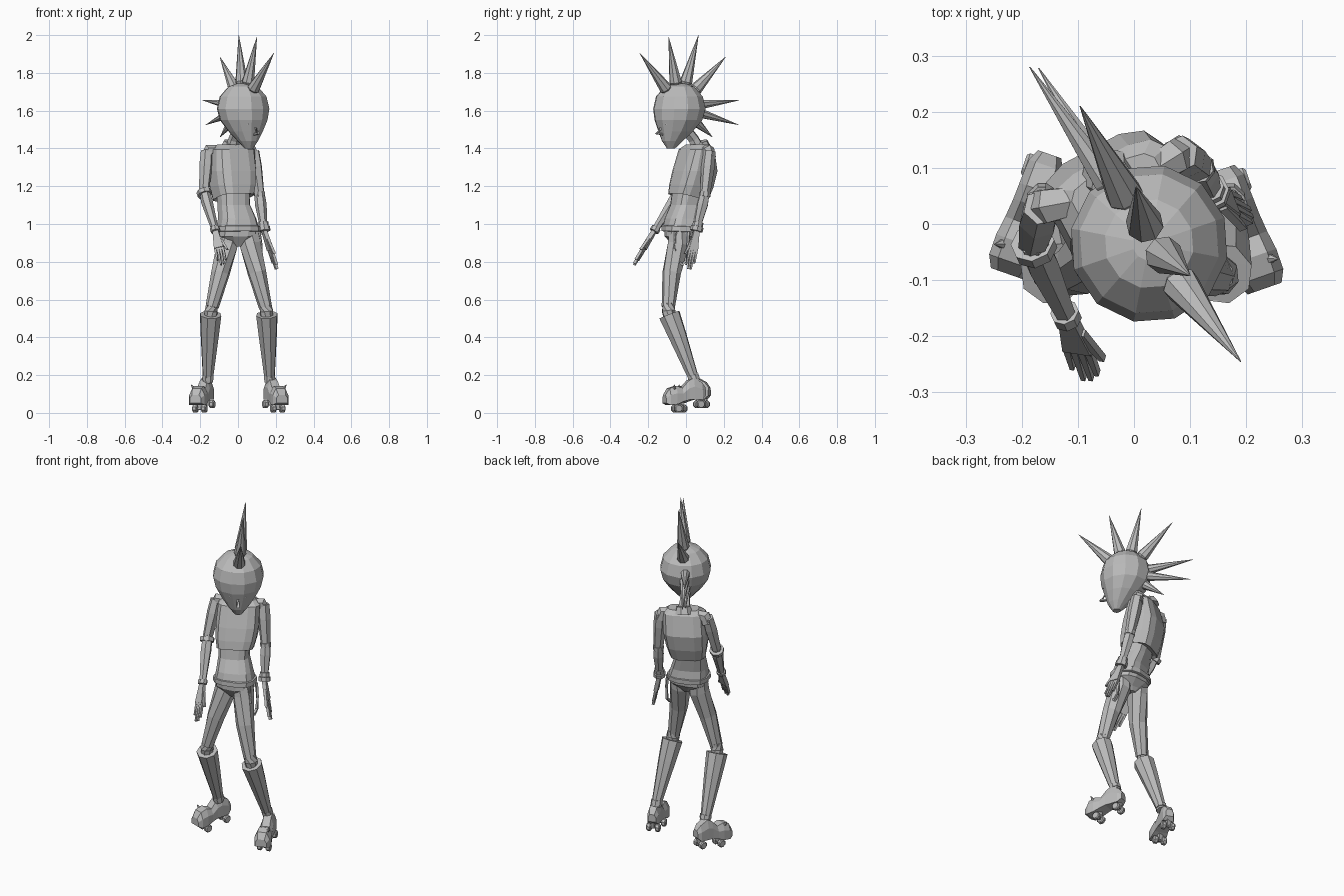
import bpy, bmesh, math
from mathutils import Vector, Quaternion

if "Cube" in bpy.data.objects:
    bpy.data.objects.remove(bpy.data.objects["Cube"], do_unlink=True)

GREY = bpy.data.materials.new("plain_grey")
GREY.use_nodes = True
GREY.diffuse_color = (0.5, 0.5, 0.5, 1)
GREY.node_tree.nodes["Principled BSDF"].inputs["Base Color"].default_value = (0.5, 0.5, 0.5, 1)


def finish(name, bm):
    bmesh.ops.remove_doubles(bm, verts=bm.verts, dist=0.0002)
    bmesh.ops.recalc_face_normals(bm, faces=bm.faces)
    mesh = bpy.data.meshes.new(name)
    bm.to_mesh(mesh)
    bm.free()
    mesh.materials.append(GREY)
    ob = bpy.data.objects.new(name, mesh)
    bpy.context.scene.collection.objects.link(ob)


def skin(name, rings):
    """Bridge equal rings of points, capping both ends."""
    bm = bmesh.new()
    loops = [[bm.verts.new(p) for p in ring] for ring in rings]
    n = len(loops[0])
    for a, b in zip(loops, loops[1:]):
        for i in range(n):
            j = (i + 1) % n
            bm.faces.new((a[i], a[j], b[j], b[i]))
    bm.faces.new(loops[0])
    bm.faces.new(loops[-1])
    finish(name, bm)


def tube(name, points, radii, sides=6, squash=1.0):
    """Facetted limb through points; squash flattens it sideways."""
    pts = [Vector(p) for p in points]
    rings = []
    for i, (p, r) in enumerate(zip(pts, radii)):
        t = pts[min(i + 1, len(pts) - 1)] - pts[max(i - 1, 0)]
        q = t.to_track_quat('Z', 'Y')
        r = max(r, 0.001)
        ring = []
        for k in range(sides):
            a = math.tau * (k + 0.5) / sides
            ring.append(p + q @ Vector((r * math.cos(a), r * squash * math.sin(a), 0)))
        rings.append(ring)
    skin(name, rings)


def body(name, levels, sides=12, power=0.75):
    """Loft level rings (x, y, z, half width, half depth, yaw degrees, drop at the back)."""
    rings = []
    for x, y, z, rx, ry, yaw, drop in levels:
        q = Quaternion((0, 0, 1), math.radians(yaw))
        ring = []
        for k in range(sides):
            a = math.tau * (k + 0.5) / sides
            c, s = math.cos(a), math.sin(a)
            depth = math.copysign(abs(s) ** power, s)
            v = Vector((rx * math.copysign(abs(c) ** power, c), ry * depth, -drop * depth))
            ring.append(Vector((x, y, z)) + q @ v)
        rings.append(ring)
    skin(name, rings)


# Head, turned towards its left, with pointed chin
YAW = 34
head_turn = Quaternion((0, 0, 1), math.radians(YAW))
HEAD = Vector((0.027, -0.035, 0))


def face_point(side, forward, z):
    return HEAD + head_turn @ Vector((side, -forward, 0)) + Vector((0, 0, z))


levels = []
for z, forward, rx, ry in [(1.745, 0, .03, .03), (1.727, 0, .08, .08), (1.675, 0, .126, .126),
                           (1.61, 0, .142, .141), (1.55, .006, .127, .13),
                           (1.49, .024, .092, .093), (1.44, .044, .055, .058), (1.4, .054, .022, .022)]:
    p = face_point(0, forward, z)
    levels.append((p.x, p.y, z, rx, ry, YAW, 0))
body("head", levels, 12, 1.0)
tube("nose", [face_point(0, .11, 1.515), face_point(0, .143, 1.48), face_point(0, .09, 1.472)],
     [.01, .012, .007], 4)
for side in (-1, 1):
    tube("eye", [face_point(side * .022, .118, 1.518), face_point(side * .042, .113, 1.53),
                 face_point(side * .066, .097, 1.54)], [.002, .008, .002], 4, .8)

# Row of hair spikes from brow to nape
tips = [(.19, -.245, 1.905), (.1, -.092, 1.99), (.004, .066, 2.0), (-.096, .21, 1.885),
        (-.186, .28, 1.655), (-.17, .278, 1.525), (-.095, .14, 1.46)]
middle = Vector((HEAD.x, HEAD.y, 1.62))
for i, tip in enumerate(tips):
    d = (Vector(tip) - middle).normalized()
    tube("hair_spike", [middle + d * .1, middle + d * .135, tip],
         [.012, .026 if i > 3 else .034, 0], 8)

# Neck, boxy jacket with a full back and lower rear hem, shirt
tube("neck", [(-.035, .07, 1.38), (-.02, .04, 1.45), (.01, -.015, 1.52)], [.042, .03, .03], 6)
tube("collar", [(-.045, .085, 1.395), (-.037, .075, 1.435)], [.052, .04], 8)
body("jacket", [(-.028, .062, 1.42, .085, .042, 28, 0), (-.028, .056, 1.395, .116, .068, 28, 0),
                (-.031, .047, 1.28, .12, .1, 28, 0), (-.028, .028, 1.2, .113, .1, 28, .01),
                (-.024, .01, 1.14, .1, .09, 28, .022), (-.024, .01, 1.15, .086, .077, 28, .022)], 12, .55)
body("shirt", [(-.03, .015, 1.2, .085, .076, 27, 0), (-.022, -.006, 1.1, .084, .068, 25, 0),
               (-.005, -.025, 1.03, .098, .078, 22, 0), (0, -.028, .975, .11, .088, 18, 0)], 12, .65)

# Belt, hips and hanging strap
body("hips", [(0, -.028, .99, .105, .085, 14, 0), (.002, -.03, .935, .108, .08, 8, 0),
              (.003, -.034, .9, .06, .05, 0, 0), (.003, -.034, .88, .025, .035, 0, 0)])
body("belt", [(0, -.028, .988, .11, .09, 16, .004), (0, -.028, .986, .117, .095, 16, .004),
              (.001, -.029, .96, .118, .095, 15, .004), (.001, -.029, .958, .111, .09, 15, .004)])
tube("belt_strap", [(.115, -.055, .96), (.122, -.06, .87), (.122, -.045, .805), (.122, -.02, .785),
                    (.122, .005, .81), (.122, .012, .88), (.112, .015, .96)], [.009] * 7, 4)


# Arms: sleeve, forearm, bands and a slim hand with fingers
def arm(prefix, shoulder, elbow, wrist, tip, across, bands):
    sh, el, wr, tp, ac = (Vector(v) for v in (shoulder, elbow, wrist, tip, across))
    ac.normalize()
    inward = Vector((-.03 - sh.x, .055 - sh.y, 0))
    tube(prefix + "_shoulder", [sh + inward * .45 + Vector((0, 0, .005)),
                                sh + inward * .1 + Vector((0, 0, .004)), sh - Vector((0, 0, .035))],
         [.028, .034, .034], 6)
    tube(prefix + "_upper_arm", [sh, sh.lerp(el, .35), el], [.033, .036, .027], 6)
    tube(prefix + "_forearm", [el + (sh - el) * .06, el.lerp(wr, .25), wr], [.027, .031, .018], 6)
    for name, start, end, where, r in bands:
        mid, d = Vector(start).lerp(Vector(end), where), (Vector(end) - Vector(start)).normalized()
        tube(prefix + name, [mid - d * .012, mid + d * .012], [r, r], 8)
    knuckle = wr.lerp(tp, .5)
    down = tp - wr
    flat = ac.cross(down).normalized()

    def bar(name, a, b, wa, wb, thick):
        rings = []
        for p, w in ((a, wa), (b, wb)):
            rings.append([p + ac * (u * w) + flat * (v * thick)
                          for u, v in ((-1, -1), (1, -1), (1, 1), (-1, 1))])
        skin(prefix + name, rings)

    bar("_palm", wr, knuckle, .015, .026, .011)
    for k in range(4):
        u = (k - 1.5) / 1.5
        length = (.84, 1, .98, .88)[k]
        bar("_finger", knuckle + ac * u * .02, wr + down * length + ac * u * .022, .0065, .004, .007)
    bar("_thumb", wr + down * .2 + ac * .014, wr + down * .6 + ac * .042, .01, .005, .007)


rs, re, rw = (-.165, .03, 1.385), (-.18, -.035, 1.17), (-.118, -.17, .96)
arm("right", rs, re, rw, (-.082, -.275, .785), (.95, -.15, .25),
    [("_elbow_band", re, rw, .03, .04), ("_wristband", re, rw, .95, .026)])
ls, le, lw = (.082, .125, 1.385), (.115, .1, 1.15), (.138, .055, .965)
arm("left", ls, le, lw, (.205, .018, .76), (.35, -.9, 0),
    [("_elbow_band", ls, le, .97, .03), ("_wristband", le, lw, .95, .034),
     ("_wristband", le, lw, .82, .028)])

# Legs, tall open boots and roller skates; the right foot stands further back
for s, prefix, foot_y in ((-1, "right", .062), (1, "left", .036)):
    def P(x, y, z):
        return Vector((s * x + .004, y, z))

    tube(prefix + "_thigh", [P(.056, -.032, .955), P(.061, -.04, .89), P(.097, -.076, .74), P(.141, -.094, .56)],
         [.057, .06, .05, .035], 8)
    tube(prefix + "_knee", [P(.14, -.092, .575), P(.147, -.092, .54), P(.15, -.08, .46)],
         [.034, .037, .03], 8)
    tube(prefix + "_boot_shaft", [P(.15, -.07, .47), P(.149, -.087, .518), P(.149, -.088, .52),
                                  P(.154, -.045, .41), P(.163, .038, .19), P(.163, .046, .165)],
         [.04, .053, .059, .05, .029, .03], 8)
    tube(prefix + "_ankle_strap", [P(.163, .037, .2), P(.163, .043, .178)], [.032, .033], 8)

    forward = Vector((s * .33, -.944, 0))
    across = Vector((.944, s * .33, 0))
    ankle = P(.176, foot_y, 0)

    def F(t, u, z):
        return ankle + forward * t + across * u + Vector((0, 0, z))

    # Shoe as cross-sections running from heel to toe
    rings = []
    for t, low, high, w in [(-.066, .092, .135, .022), (-.045, .072, .162, .032), (0, .07, .185, .034),
                            (.03, .07, .17, .035), (.065, .06, .132, .038), (.1, .046, .142, .043),
                            (.138, .042, .13, .043), (.16, .052, .095, .032)]:
        top = w * .6
        mid = low + (high - low) * .6
        rings.append([F(t, -w, low), F(t, w, low), F(t, w, mid),
                      F(t, top, high), F(t, -top, high), F(t, -w, mid)])
    skin(prefix + "_skate_shoe", rings)
    tube(prefix + "_shoe_spike", [F(.11, s * .02, .125), F(.113, s * .027, .132), F(.118, s * .04, .15)],
         [.01, .009, 0], 6)

    # Wheels with axles
    for t, z in ((-.035, .046), (.09, .023)):
        tube(prefix + "_axle", [F(t, -.03, z), F(t, .03, z)], [.008, .008], 6)
        tube(prefix + "_truck", [F(t, 0, z), F(t, 0, z + .04)], [.014, .022], 4)
        for u in (-1, 1):
            tube(prefix + "_wheel", [F(t, u * .012, z), F(t, u * .017, z), F(t, u * .033, z), F(t, u * .038, z)],
                 [.018, .023, .023, .018], 8)
